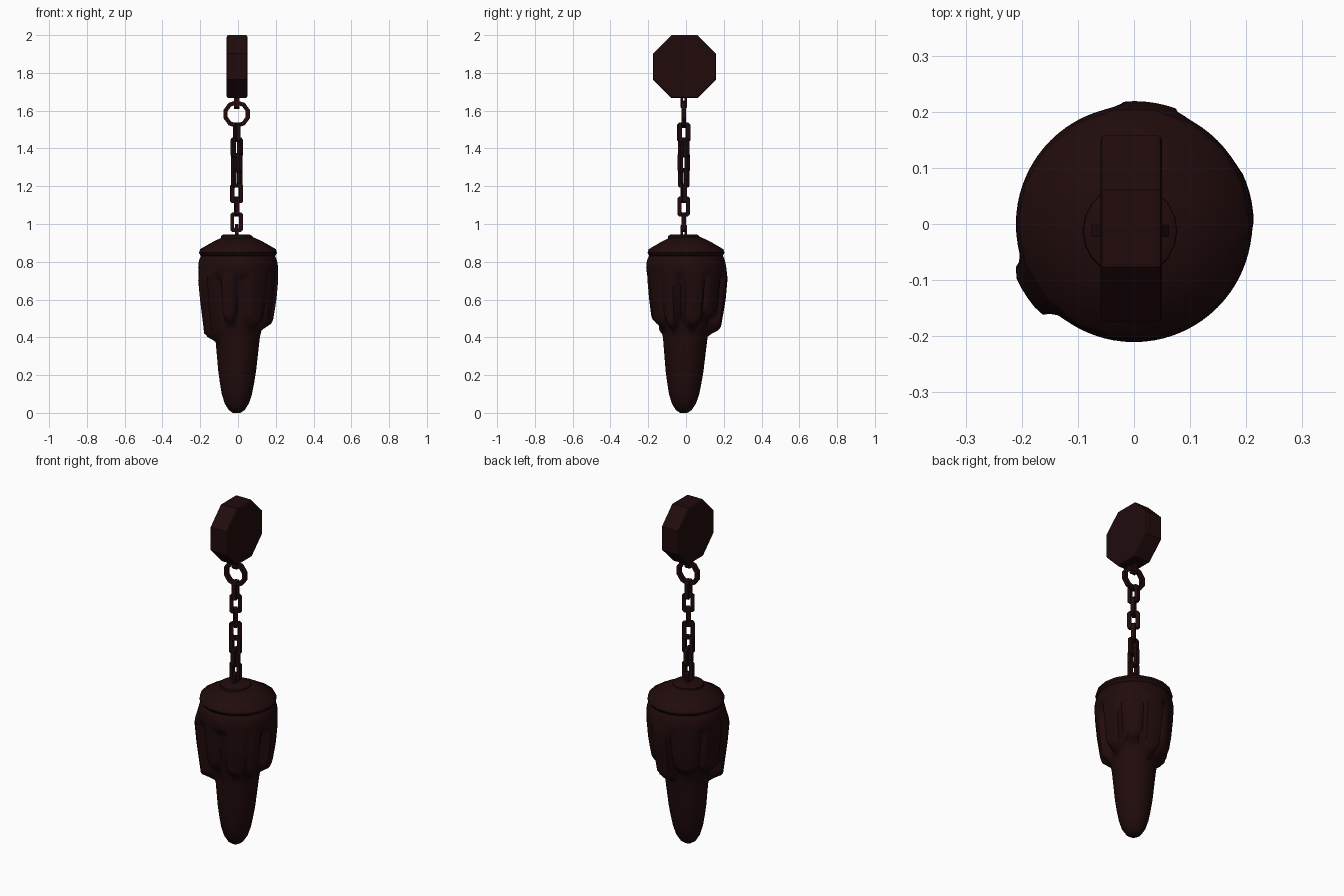
import bpy, bmesh, math
from mathutils import Matrix

cube = bpy.data.objects.get("Cube")
if cube:
    bpy.data.objects.remove(cube)

metal = bpy.data.materials.new("dark red brown")
metal.use_nodes = True
COLOUR = (0.0150, 0.0034, 0.0036, 1)
metal.diffuse_color = COLOUR
metal.node_tree.nodes["Principled BSDF"].inputs["Base Color"].default_value = COLOUR

AX, AY = -0.007, -0.012   # axis of the hanging chain


def finish(name, bm, loc=(0, 0, 0), smooth=None):
    bmesh.ops.recalc_face_normals(bm, faces=bm.faces)
    mesh = bpy.data.meshes.new(name)
    bm.to_mesh(mesh)
    bm.free()
    mesh.materials.append(metal)
    obj = bpy.data.objects.new(name, mesh)
    obj.location = loc
    bpy.context.collection.objects.link(obj)
    if smooth:
        bpy.ops.object.select_all(action="DESELECT")
        obj.select_set(True)
        bpy.context.view_layer.objects.active = obj
        bpy.ops.object.shade_smooth_by_angle(angle=math.radians(smooth))
    return obj


def bridge(bm, rings, closed=False):
    pairs = list(zip(rings, rings[1:]))
    if closed:
        pairs.append((rings[-1], rings[0]))
    for a, b in pairs:
        n = len(a)
        for i in range(n):
            bm.faces.new((a[i], a[(i + 1) % n], b[(i + 1) % n], b[i]))


def chamfered(a, b, c):
    return [(a, b - c), (a - c, b), (c - a, b), (-a, b - c),
            (-a, c - b), (c - a, -b), (a - c, -b), (a, c - b)]


def polygon(r, n, phase=0.0):
    steps = [2 * math.pi * (i + phase) / n for i in range(n)]
    return [(r * math.cos(s), r * math.sin(s)) for s in steps]


def loop(name, outer, inner, thick, z, turn=0):
    """Square-section closed loop standing upright, turned about z."""
    bm = bmesh.new()
    h = thick / 2
    rings = [[bm.verts.new((x, y, zz)) for x, zz in pts]
             for pts, y in ((outer, -h), (outer, h), (inner, h), (inner, -h))]
    bridge(bm, rings, closed=True)
    bmesh.ops.rotate(bm, verts=bm.verts, matrix=Matrix.Rotation(math.radians(turn), 3, "Z"))
    finish(name, bm, (AX, AY, z))


def link(name, a, b, z, turn, bar, thick):
    loop(name, chamfered(a, b, 0.01), chamfered(a - bar, b - bar, 0.003), thick, z, turn)


# Octagonal anchor block with softened rims
bm = bmesh.new()
rings = [[bm.verts.new((x, y, z)) for y, z in polygon(0.1665 / math.cos(math.pi / 8), 8, 0.5)]
         for x in (-0.055, 0.055)]
bridge(bm, rings)
for ring in rings:
    bm.faces.new(ring)
block = finish("anchor_block", bm, (-0.005, -0.008, 1.8335))
bevel = block.modifiers.new("soft_rims", "BEVEL")
bevel.width = 0.01
bevel.segments = 2
bevel.limit_method = "ANGLE"
bevel.angle_limit = math.radians(60)

# Eyelets, large ring and chain
link("upper_eyelet", 0.018, 0.035, 1.645, 90, 0.014, 0.028)
loop("large_ring", polygon(0.073, 10, 0.5), polygon(0.05, 10, 0.5), 0.022, 1.582)
CHAIN = [(1.485, 105), (1.405, 40), (1.325, 130), (1.245, 45),
         (1.162, 10), (1.093, 95), (1.01, 0)]
for k, (z, turn) in enumerate(CHAIN):
    link(f"chain_link_{k + 1}", 0.033, 0.052, z, turn, 0.02, 0.022)
link("lower_eyelet", 0.018, 0.035, 0.965, 90, 0.014, 0.02)


def lathe(name, profile, sides, loc, smooth):
    bm = bmesh.new()
    rings = [[bm.verts.new((x, y, z)) for x, y in polygon(r, sides)] for r, z in profile]
    bridge(bm, rings)
    bm.faces.new(rings[0])
    bm.faces.new(rings[-1])
    return finish(name, bm, loc, smooth)


# Cap and the small collar on it
lathe("cap_collar", [(0.07, 0.944), (0.083, 0.937), (0.085, 0.915)], 20, (AX, AY, 0), 40)
lathe("cap", [(0.08, 0.93), (0.125, 0.91), (0.2, 0.867), (0.207, 0.848), (0.198, 0.832),
              (0.17, 0.82)], 18, (0, 0, 0), 40)


def sample(table, z):
    for (z0, r0), (z1, r1) in zip(table, table[1:]):
        if z0 <= z <= z1:
            return r0 + (r1 - r0) * (z - z0) / (z1 - z0)
    return table[-1][1]


def step(v):
    v = min(1, max(0, v))
    return v * v * (3 - 2 * v)


# Tapering core wrapped by a collar with hanging drips
CORE = [(0, 0.02), (0.015, 0.042), (0.05, 0.064), (0.1, 0.08), (0.2, 0.098),
        (0.4, 0.118), (0.5, 0.14), (0.6, 0.162), (0.72, 0.182), (0.84, 0.187)]
SHELL = [(0.3, 0.145), (0.4, 0.168), (0.5, 0.183), (0.6, 0.198), (0.7, 0.207),
         (0.78, 0.211), (0.815, 0.205), (0.84, 0.19)]
# angle, half width, lower end, bulge
DRIPS = [(-147, 17, 0.36, 0.024), (-106, 13, 0.45, 0), (-57, 21, 0.43, 0),
         (-27, 13, 0.42, 0), (13, 19, 0.43, 0.006), (48, 18, 0.47, 0),
         (82, 19, 0.4, 0.012), (125, 26, 0.45, 0), (174, 26, 0.44, 0)]


def cover(angle, z):
    """Share of the sleeve present here, and how far it bulges."""
    best = step((z - 0.7) / 0.05)
    swell = 0
    for centre, half, low, bulge in DRIPS:
        off = abs((angle - centre + 180) % 360 - 180) / half
        end = low + 0.05 * off * off
        share = step((1.15 - off) / 0.5) * step((z - end) / 0.05)
        best = max(best, share)
        swell += bulge * share * step((0.8 - z) / 0.1)
    return best, swell


SIDES = 72
heights = [0, 0.015, 0.05, 0.1, 0.16, 0.22, 0.28, 0.33] + [0.35 + 0.0175 * i for i in range(29)]
bm = bmesh.new()
rings = []
for z in heights:
    ring = []
    sway = max(0, 1 - z / 0.6)
    core = sample(CORE, z)
    shell = max(core, sample(SHELL, z))
    for i, (cx, cy) in enumerate(polygon(1, SIDES)):
        share, swell = cover(360 * i / SIDES, z)
        r = core + (shell - core) * share + swell
        ring.append(bm.verts.new((r * cx + AX * sway, r * cy + AY * sway, z)))
    rings.append(ring)
bridge(bm, rings)
bm.faces.new(rings[0])
bm.faces.new(rings[-1])
finish("dripping_weight", bm, (0, 0, 0), 50)
